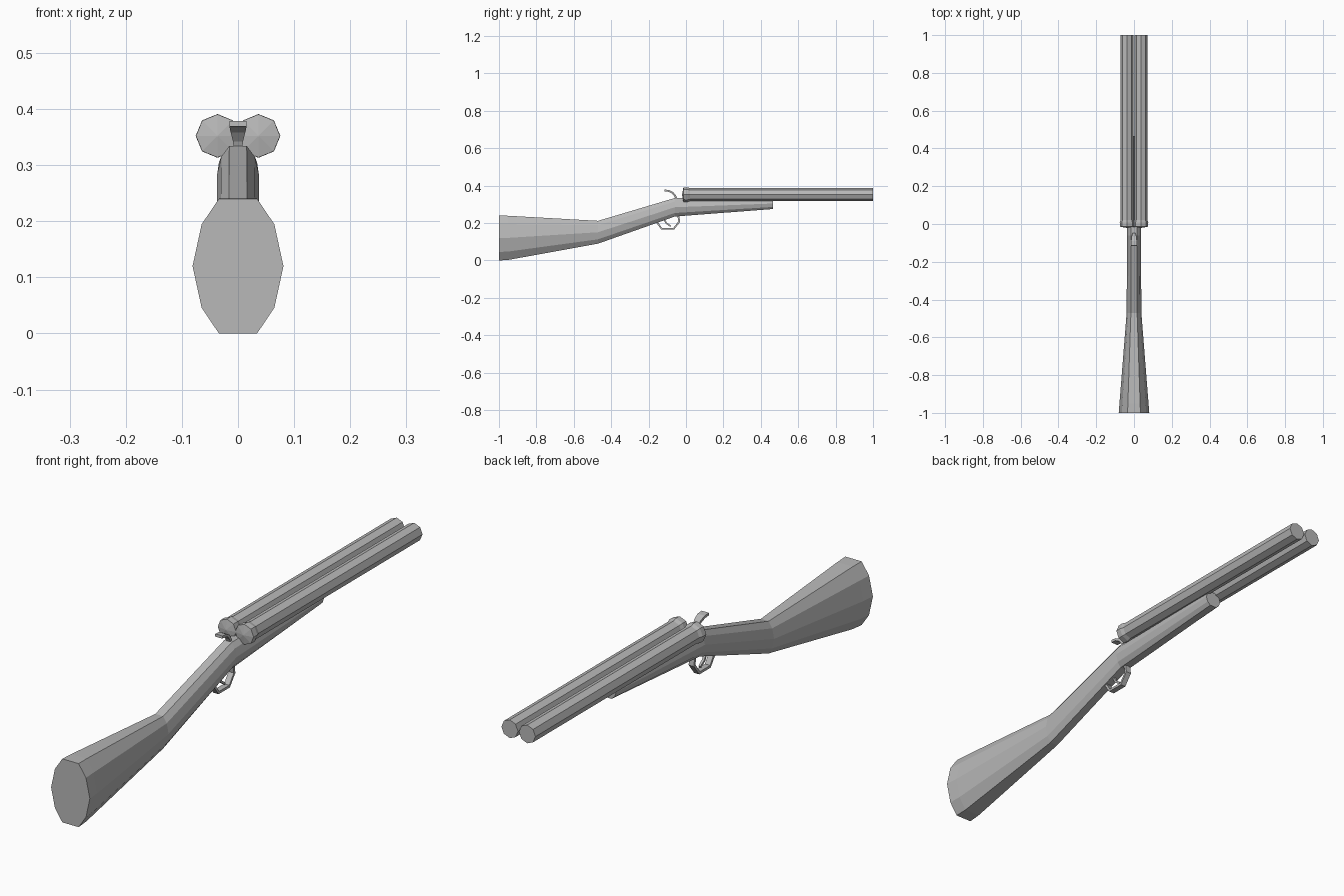
import bpy, bmesh, math
from mathutils import Vector

cube = bpy.data.objects.get("Cube")
if cube:
    bpy.data.objects.remove(cube, do_unlink=True)

grey = bpy.data.materials.new("plain grey")
grey.use_nodes = True
COLOUR = (0.48, 0.48, 0.48, 1)
grey.diffuse_color = COLOUR
grey.node_tree.nodes["Principled BSDF"].inputs["Base Color"].default_value = COLOUR


def loft(name, rings):
    """Skin equal-sized rings of points and cap both ends, flat shaded."""
    bm = bmesh.new()
    loops = [[bm.verts.new(p) for p in ring] for ring in rings]
    n = len(loops[0])
    for a, b in zip(loops, loops[1:]):
        for i in range(n):
            j = (i + 1) % n
            bm.faces.new((a[i], a[j], b[j], b[i]))
    bm.faces.new(loops[0])
    bm.faces.new(loops[-1])
    bmesh.ops.remove_doubles(bm, verts=bm.verts, dist=1e-5)
    bmesh.ops.recalc_face_normals(bm, faces=bm.faces)
    mesh = bpy.data.meshes.new(name)
    bm.to_mesh(mesh)
    bm.free()
    mesh.materials.append(grey)
    obj = bpy.data.objects.new(name, mesh)
    bpy.context.collection.objects.link(obj)
    return obj


def strip(name, path, thickness):
    """Bent flat bar: path points are (y, z, half width)."""
    pts = [Vector((0, y, z)) for y, z, _ in path]
    rings = []
    for i, (p, (_, _, w)) in enumerate(zip(pts, path)):
        t = (pts[min(i + 1, len(pts) - 1)] - pts[max(i - 1, 0)]).normalized()
        off = Vector((0, -t.z, t.y)) * thickness / 2
        side = Vector((w, 0, 0))
        rings.append([p + side + off, p - side + off, p - side - off, p + side - off])
    return loft(name, rings)


# Ten-sided stock and fore-end: y, bottom, top, half width
half = [(0.42, -1), (0.8, -0.62), (1, 0), (0.8, 0.62), (0.42, 1)]
section = half + [(-x, z) for x, z in reversed(half)]
stations = [(-1, 0, 0.24, 0.081), (-0.95, 0.003, 0.239, 0.077),
            (-0.47, 0.09, 0.212, 0.039), (-0.06, 0.235, 0.334, 0.037),
            (0.465, 0.275, 0.334, 0.034)]
loft("stock", [[(u * w, y, (lo + hi) / 2 + v * (hi - lo) / 2) for u, v in section]
               for y, lo, hi, w in stations])

# Twin eight-sided barrels with bulged, pointed breech ends: y, radius
for side, label in ((1, "left"), (-1, "right")):
    def octagon(y, r):
        return [(side * 0.0365 + r * math.cos(k * math.pi / 4), y,
                 0.352 + r * math.sin(k * math.pi / 4)) for k in range(8)]
    loft(label + "_barrel", [octagon(y, 0.0345) for y in (0.01, 1)])
    tip = [(side * 0.0365, -0.021, 0.352)]
    bm_rings = [octagon(y, r) for y, r in
                ((0.022, 0.0345), (0.008, 0.039), (-0.014, 0.0385), (-0.021, 0.001))]
    loft(label + "_breech", bm_rings)

# Hammer, curling back above the wrist
strip("hammer", [(-0.05, 0.325, 0.007), (-0.058, 0.345, 0.009), (-0.072, 0.362, 0.013),
                 (-0.092, 0.372, 0.015), (-0.115, 0.374, 0.015)], 0.01)

# Trigger guard and trigger
strip("trigger_guard", [(-0.148, 0.215, 0.011), (-0.152, 0.2, 0.011), (-0.13, 0.169, 0.011),
                        (-0.066, 0.169, 0.011), (-0.036, 0.208, 0.011),
                        (-0.042, 0.245, 0.011)], 0.01)
strip("trigger", [(-0.118, 0.225, 0.005), (-0.106, 0.2, 0.005),
                  (-0.082, 0.183, 0.004)], 0.008)
